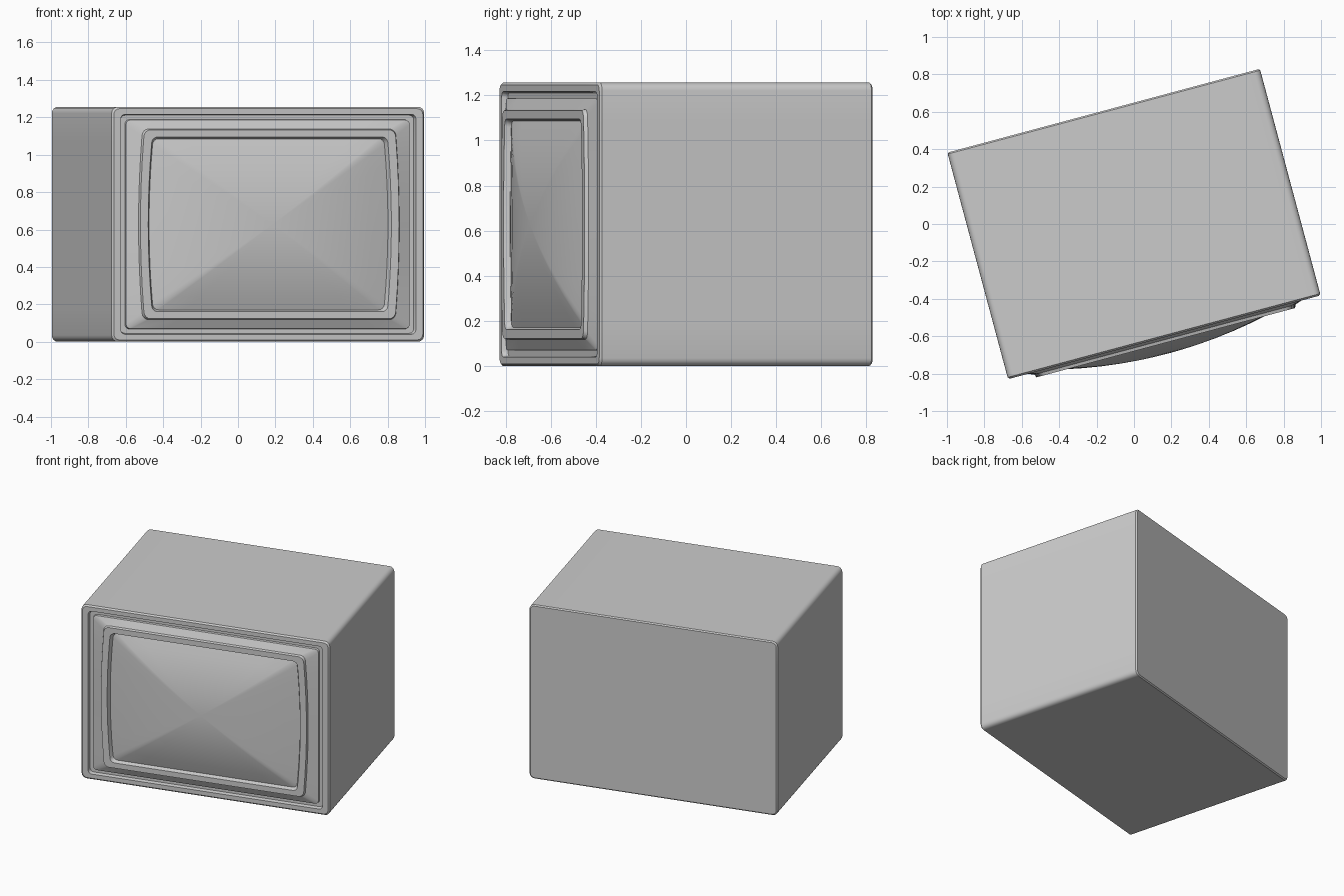
import bpy, bmesh, math

if "Cube" in bpy.data.objects:
    bpy.data.objects.remove(bpy.data.objects["Cube"])

HALF_H = 0.628
YAW = math.radians(15)


def ring(w, h, d, r, bow=0.0, n=4, m=8):
    """Rounded rectangle loop at depth d toward the front, its sides bowed outward."""
    corners = [(1, -1, -90), (1, 1, 0), (-1, 1, 90), (-1, -1, 180)]
    arcs = []
    for sx, sz, a0 in corners:
        arcs.append([(sx * (w - r) + r * math.cos(math.radians(a0 + 90 * i / n)),
                      sz * (h - r) + r * math.sin(math.radians(a0 + 90 * i / n)))
                     for i in range(n + 1)])
    pts = []
    for k in range(4):
        pts += arcs[k]
        a, b = arcs[k][-1], arcs[(k + 1) % 4][0]
        pts += [(a[0] + (b[0] - a[0]) * i / m, a[1] + (b[1] - a[1]) * i / m)
                for i in range(1, m)]
    return [(x - bow * (x / w) * (z / h) ** 2, -d, z + HALF_H) for x, z in pts]


def loft(name, rings, cap_start=False, tip=None, angle=30):
    bm = bmesh.new()
    loops = [[bm.verts.new(p) for p in r] for r in rings]
    n = len(loops[0])
    for a, b in zip(loops, loops[1:]):
        for i in range(n):
            j = (i + 1) % n
            bm.faces.new((a[i], a[j], b[j], b[i]))
    if cap_start:
        bm.faces.new(loops[0][::-1])
    if tip:
        t = bm.verts.new(tip)
        for i in range(n):
            bm.faces.new((loops[-1][i], loops[-1][(i + 1) % n], t))
    me = bpy.data.meshes.new(name)
    bm.to_mesh(me)
    bm.free()
    ob = bpy.data.objects.new(name, me)
    bpy.context.collection.objects.link(ob)
    ob.rotation_euler.z = YAW
    bpy.ops.object.select_all(action='DESELECT')
    ob.select_set(True)
    bpy.context.view_layer.objects.active = ob
    bpy.ops.object.shade_smooth_by_angle(angle=math.radians(angle))
    return ob


# Cabinet: closed back, long shell, front rim and the groove behind it
loft("cabinet", [
    ring(0.857, 0.620, -0.627, 0.030),
    ring(0.865, 0.628, -0.619, 0.035),
    ring(0.865, 0.628, 0.617, 0.035),
    ring(0.855, 0.618, 0.627, 0.030),
    ring(0.817, 0.588, 0.627, 0.025),
    ring(0.812, 0.583, 0.600, 0.025),
    ring(0.787, 0.560, 0.600, 0.025),
], cap_start=True)

# Bezel: sloped surround, raised plate, inner lip
loft("screen_bezel", [
    ring(0.787, 0.560, 0.600, 0.025),
    ring(0.785, 0.558, 0.617, 0.025),
    ring(0.722, 0.510, 0.640, 0.035, 0.022),
    ring(0.716, 0.505, 0.657, 0.035, 0.022),
    ring(0.673, 0.467, 0.657, 0.030, 0.022),
    ring(0.661, 0.457, 0.630, 0.030, 0.022),
])

# Screen: bulging glass
steps = [1, 0.85, 0.7, 0.55, 0.4, 0.25, 0.12]
loft("screen_glass",
     [ring(0.661 * t, 0.457 * t, 0.630 + 0.086 * (1 - t * t), 0.03 * t, 0.022 * t)
      for t in steps],
     tip=(0, -0.716, HALF_H), angle=60)
